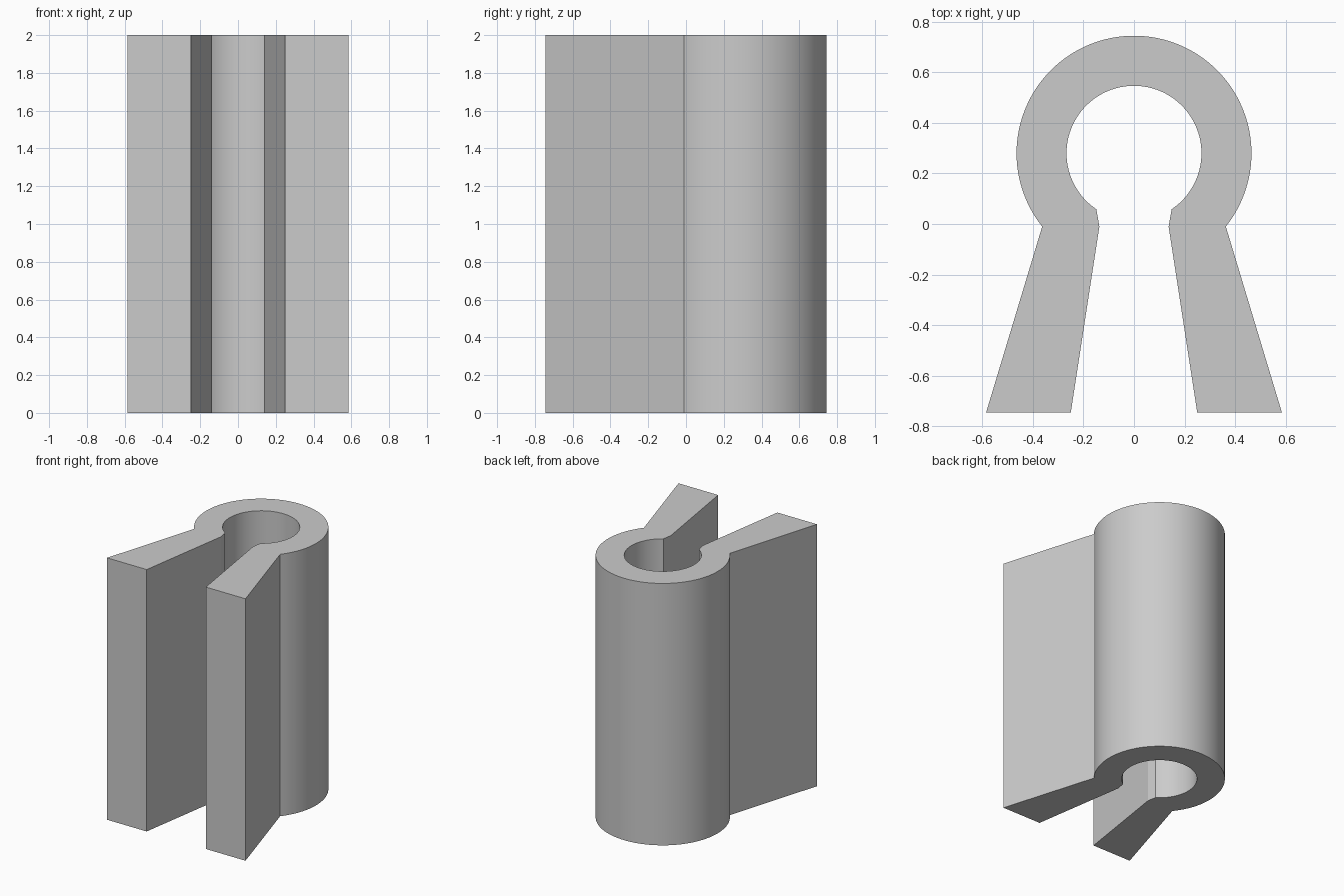
import bpy
import bmesh
from math import radians, sin, cos

cube = bpy.data.objects.get("Cube")
if cube:
    bpy.data.objects.remove(cube, do_unlink=True)

HEIGHT = 2.0
RING_Y = 0.28
SEGMENTS = 72


def arc(radius, start, end):
    """Points on the ring, from start to end in degrees."""
    step = (end - start) / SEGMENTS
    angles = [radians(start + step * i) for i in range(SEGMENTS + 1)]
    return [(radius * cos(a), RING_Y + radius * sin(a)) for a in angles]


# Cross-section: outer ring, left-hand leg, inner ring, mirrored leg
leg = [(0.585, -0.745), (0.25, -0.745), (0.137, -0.01)]
mirrored_leg = [(-x, y) for x, y in leg]
profile = arc(0.465, -38.6, 218.6) + mirrored_leg
profile += arc(0.267, 236.1, -56.1) + leg[::-1]

# Extrude the cross-section to full height
bm = bmesh.new()
base = bm.faces.new([bm.verts.new((x, y, 0)) for x, y in profile])
extruded = bmesh.ops.extrude_face_region(bm, geom=[base])
top_verts = [v for v in extruded["geom"] if isinstance(v, bmesh.types.BMVert)]
bmesh.ops.translate(bm, verts=top_verts, vec=(0, 0, HEIGHT))
# The extrusion may keep or drop the base face, so make sure it is there
bm.verts.ensure_lookup_table()
bottom = [v for v in bm.verts if v.co.z < HEIGHT / 2]
if not any(all(v.co.z < HEIGHT / 2 for v in f.verts) for f in bm.faces):
    bm.faces.new(bottom)
bmesh.ops.recalc_face_normals(bm, faces=bm.faces[:])
mesh = bpy.data.meshes.new("spring_clip")
bm.to_mesh(mesh)
bm.free()

clip = bpy.data.objects.new("spring_clip", mesh)
bpy.context.collection.objects.link(clip)

# Plain grey material
grey = bpy.data.materials.new("light_grey")
grey.use_nodes = True
colour = (0.6, 0.6, 0.6, 1.0)
grey.diffuse_color = colour
grey.node_tree.nodes["Principled BSDF"].inputs["Base Color"].default_value = colour
mesh.materials.append(grey)

# Smooth the round walls, keep the corners crisp
bpy.ops.object.select_all(action="DESELECT")
clip.select_set(True)
bpy.context.view_layer.objects.active = clip
bpy.ops.object.shade_smooth_by_angle(angle=radians(15))
